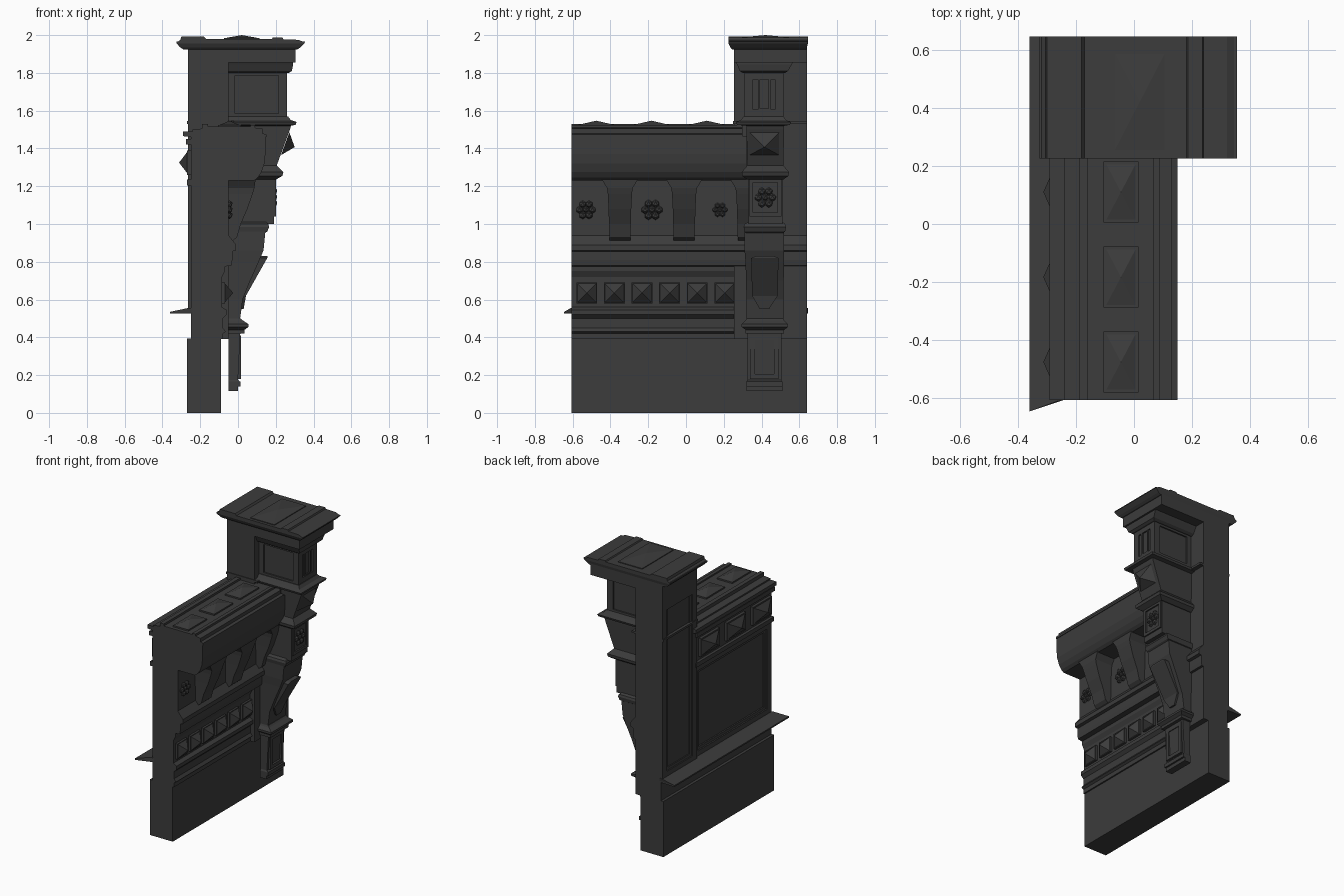
import bpy, bmesh, math
from mathutils import Vector

stone = bpy.data.materials.new("dark_stone")
stone.diffuse_color = (0.045, 0.045, 0.045, 1)


def finish(name, bm):
    bmesh.ops.recalc_face_normals(bm, faces=bm.faces)
    me = bpy.data.meshes.new(name)
    bm.to_mesh(me)
    bm.free()
    me.materials.append(stone)
    ob = bpy.data.objects.new(name, me)
    bpy.context.collection.objects.link(ob)
    return ob


def skin(name, rings):
    """Join a list of equal-length closed rings into a capped solid."""
    bm = bmesh.new()
    vs = [[bm.verts.new(p) for p in r] for r in rings]
    n = len(vs[0])
    for a, b in zip(vs, vs[1:]):
        for i in range(n):
            bm.faces.new((a[i], a[(i + 1) % n], b[(i + 1) % n], b[i]))
    bm.faces.new(vs[0])
    bm.faces.new(vs[-1])
    return finish(name, bm)


def run(name, pts, y0, y1):
    """Extrude an (x, z) profile along y."""
    return skin(name, [[(x, y, z) for x, z in pts] for y in (y0, y1)])


def loft(name, secs):
    """Stack of rectangles: (z, x0, x1, y0, y1)."""
    return skin(name, [[(a, c, z), (b, c, z), (b, d, z), (a, d, z)] for z, a, b, c, d in secs])


def box(name, x0, x1, y0, y1, z0, z1):
    return loft(name, [(z0, x0, x1, y0, y1), (z1, x0, x1, y0, y1)])


def pyramid(name, c, u, v, tip):
    """Four-sided stud: centre, two half-edge vectors, tip offset."""
    c, u, v, t = map(Vector, (c, u, v, tip))
    bm = bmesh.new()
    b = [bm.verts.new(c + i * u + j * v) for i, j in ((-1, -1), (1, -1), (1, 1), (-1, 1))]
    top = bm.verts.new(c + t)
    bm.faces.new(b)
    for i in range(4):
        bm.faces.new((b[i], b[(i + 1) % 4], top))
    return finish(name, bm)


def frame_x(name, x0, x1, y0, y1, z0, z1, w):
    """Rectangular moulding on a face looking along x."""
    box(name + "_low", x0, x1, y0, y1, z0, z0 + w)
    box(name + "_high", x0, x1, y0, y1, z1 - w, z1)
    box(name + "_side_a", x0, x1, y0, y0 + w, z0 + w, z1 - w)
    box(name + "_side_b", x0, x1, y1 - w, y1, z0 + w, z1 - w)


def rosette(name, x, y, z, r):
    bm = bmesh.new()
    petals = [(0, 0, .3)] + [(math.cos(a) * .62, math.sin(a) * .62, .36)
                             for a in (i * math.tau / 6 for i in range(6))]
    for py, pz, s in petals:
        res = bmesh.ops.create_icosphere(bm, subdivisions=1, radius=r * s)
        for q in res["verts"]:
            q.co = Vector((x + q.co.x * .9, y + q.co.y + py * r, z + q.co.z + pz * r))
    finish(name, bm)


Y0, Y1 = -0.605, 0.64

# Plinth and lower wall with front mouldings
box("plinth", -.27, -.09, Y0, Y1, 0, .395)
run("lower_wall", [(-.25, .39), (-.08, .39), (-.08, .42), (-.065, .43), (-.08, .45), (-.08, .5),
                   (-.06, .52), (-.06, .545), (-.085, .56), (-.085, .72), (-.07, .75), (-.07, .775),
                   (-.035, .78), (-.03, .81), (-.03, .855), (-.01, .86), (-.01, .89),
                   (-.05, .94), (-.23, .94), (-.23, .56), (-.25, .56)], Y0, Y1)
for i in range(6):
    c = (-.085, -.525 + i * .146, .635)
    box("small_stud_base", -.09, -.07, c[1] - .055, c[1] + .055, .58, .69)
    pyramid("small_stud", (-.07, c[1], .635), (0, .05, 0), (0, 0, .05), (.045, 0, 0))

# Upper wall with the coved overhang
run("upper_wall", [(-.23, .94), (-.05, .94), (-.05, 1.23), (.085, 1.23), (.105, 1.245), (.125, 1.275),
                   (.14, 1.32), (.145, 1.37), (.145, 1.465), (-.25, 1.465), (-.25, 1.2), (-.23, 1.2)], Y0, .32)

# Stepped coping with flat studs
run("coping", [(-.25, 1.46), (.15, 1.46), (.15, 1.475), (.13, 1.48), (.13, 1.505), (.09, 1.51),
               (.09, 1.525), (.065, 1.525), (.065, 1.515), (-.16, 1.515), (-.16, 1.53),
               (-.19, 1.53), (-.19, 1.505), (-.24, 1.5), (-.24, 1.49), (-.29, 1.49), (-.29, 1.465)], Y0, .3)
for y in (.11, -.183, -.475):
    box("coping_stud_base", -.105, .015, y - .105, y + .105, 1.51, 1.525)
    pyramid("coping_stud", (-.045, y, 1.525), (.05, 0, 0), (0, .095, 0), (0, 0, .022))
    # matching studs on the back frieze
    box("back_stud_base", -.27, -.24, y - .105, y + .105, 1.26, 1.39)
    pyramid("back_stud", (-.27, y, 1.325), (0, .095, 0), (0, 0, .055), (-.042, 0, 0))

# Tapered corbels under the overhang, with a half corbel by the pillar
corbel = [(.905, -.035, .055), (.93, -.005, .056), (1.0, .015, .058), (1.08, .05, .06),
          (1.16, .078, .064), (1.19, .087, .068), (1.235, .093, .095)]
for y in (-.35, -.01, .33):
    loft("corbel", [(z, -.06, x, y - h, y + h) for z, x, h in corbel])
for y, r in ((-.53, .055), (-.18, .06), (.18, .042)):
    rosette("wall_rosette", -.045, y, 1.075, r)

# Back sill with a mitred overhang, and the back panel frame
skin("back_sill", [[(-.24, Y0, z), (-.24, Y1, z), (x, .645, z), (x, y, z)]
                   for z, x, y in ((.525, -.36, -.645), (.535, -.36, -.645), (.555, -.265, -.61))])
frame_x("back_frame", -.25, -.22, Y0, .27, .54, 1.21, .05)
frame_x("back_inner_frame", -.24, -.22, -.555, .22, .59, 1.16, .02)
box("back_frieze_ledge", -.27, -.24, Y0, .27, 1.205, 1.235)
box("back_frieze_top", -.275, -.24, Y0, .27, 1.42, 1.45)

# Pier trunk behind the pillar, panelled on the back
box("pier_trunk", -.25, -.05, .255, Y1, .39, 1.94)
frame_x("pier_frame", -.265, -.24, .255, Y1, .54, 1.9, .05)
frame_x("pier_inner_frame", -.257, -.24, .305, .59, .59, 1.78, .02)
box("pier_frame_upper", -.265, -.24, .255, Y1, 1.74, 1.93)
box("pier_string_course", -.27, -.02, .25, Y1, 1.53, 1.545)

# Hanging pillar: pendant, bracket, blocks, flared neck
B = -.05
loft("pillar_pendant", [(.115, B, 0, .32, .51), (.14, B, 0, .32, .51), (.14, B, .012, .32, .51),
                        (.165, B, .012, .32, .51), (.175, B, 0, .325, .505), (.42, B, .012, .325, .505)])
frame_x("pendant_frame", -.01, .016, .34, .49, .18, .41, .025)
loft("pillar_capital", [(.42, B, .035, .315, .52), (.44, B, .035, .315, .52), (.455, B, .055, .295, .54),
                        (.47, B, .055, .295, .54), (.49, B, .025, .315, .52), (.5, B, .015, .32, .515)])
loft("pillar_bracket", [(.49, B, .01, .32, .515), (.6, B, .025, .32, .515), (.7, B, .065, .318, .517),
                        (.8, B, .11, .315, .52), (.86, B, .135, .31, .52), (.96, B, .145, .31, .52)])
loft("bracket_tongue", [(.55, 0, .03, .39, .44), (.62, 0, .042, .35, .485), (.82, .05, .155, .345, .49),
                        (.83, .05, .155, .37, .465)])
loft("bracket_roll", [(.95, B, .14, .32, .51), (.96, B, .155, .31, .525), (.985, B, .165, .305, .53),
                      (1.0, B, .16, .31, .525), (1.01, B, .15, .33, .51)])
loft("pillar_block", [(1.0, B, .19, .33, .51), (1.24, B, .19, .33, .51)])
frame_x("block_frame", .18, .2, .335, .505, 1.04, 1.24, .02)
rosette("block_rosette", .19, .42, 1.14, .06)
loft("pillar_neck", [(1.235, B, .2, .325, .515), (1.255, B, .235, .297, .543), (1.275, B, .24, .295, .545),
                     (1.31, B, .205, .325, .515), (1.5, B, .275, .32, .52), (1.52, B, .28, .32, .52),
                     (1.525, B, .305, .27, .55), (1.54, B, .31, .265, .555), (1.55, B, .28, .29, .53),
                     (1.57, B, .265, .305, .515)])
pyramid("neck_stud", (.25, .415, 1.425), (0, .078, 0), (.022, 0, .06), (.05, 0, -.018))

# Upper box of the pillar with framed faces
box("pillar_box", B, .25, .32, .505, 1.55, 1.82)
frame_x("box_front_frame", .24, .26, .31, .515, 1.56, 1.81, .045)
frame_x("box_front_panel", .24, .258, .38, .45, 1.6, 1.78, .012)
for y in (.31, .505):
    box("box_side_low", B, .25, y, y + .01, 1.56, 1.585)
    box("box_side_high", B, .25, y, y + .01, 1.785, 1.81)
    for x in (B, .215):
        box("box_side_post", x, x + .035, y, y + .01, 1.585, 1.785)

# Cornice and cap
loft("cornice", [(1.8, B, .27, .3, .525), (1.81, B, .285, .285, .54), (1.845, B, .292, .27, .56),
                 (1.855, B, .292, .265, .565)])
loft("cornice_band", [(1.855, -.265, .305, .255, Y1), (1.93, -.265, .305, .255, Y1)])
loft("cap_base", [(1.925, -.29, .315, .245, Y1), (1.935, -.305, .33, .235, Y1),
                  (1.955, -.325, .35, .225, .645), (1.965, -.325, .355, .225, .645)])
run("cap_top", [(-.325, 1.96), (.355, 1.96), (.32, 1.975), (.24, 1.978), (.235, 1.988), (.185, 1.988),
                (.18, 1.98), (-.17, 1.98), (-.18, 1.992), (-.3, 1.992), (-.305, 1.975)], .225, .645)
box("cap_stud_base", -.075, .115, .245, .6, 1.975, 1.985)
pyramid("cap_stud", (.02, .42, 1.985), (.085, 0, 0), (0, .165, 0), (0, 0, .015))
